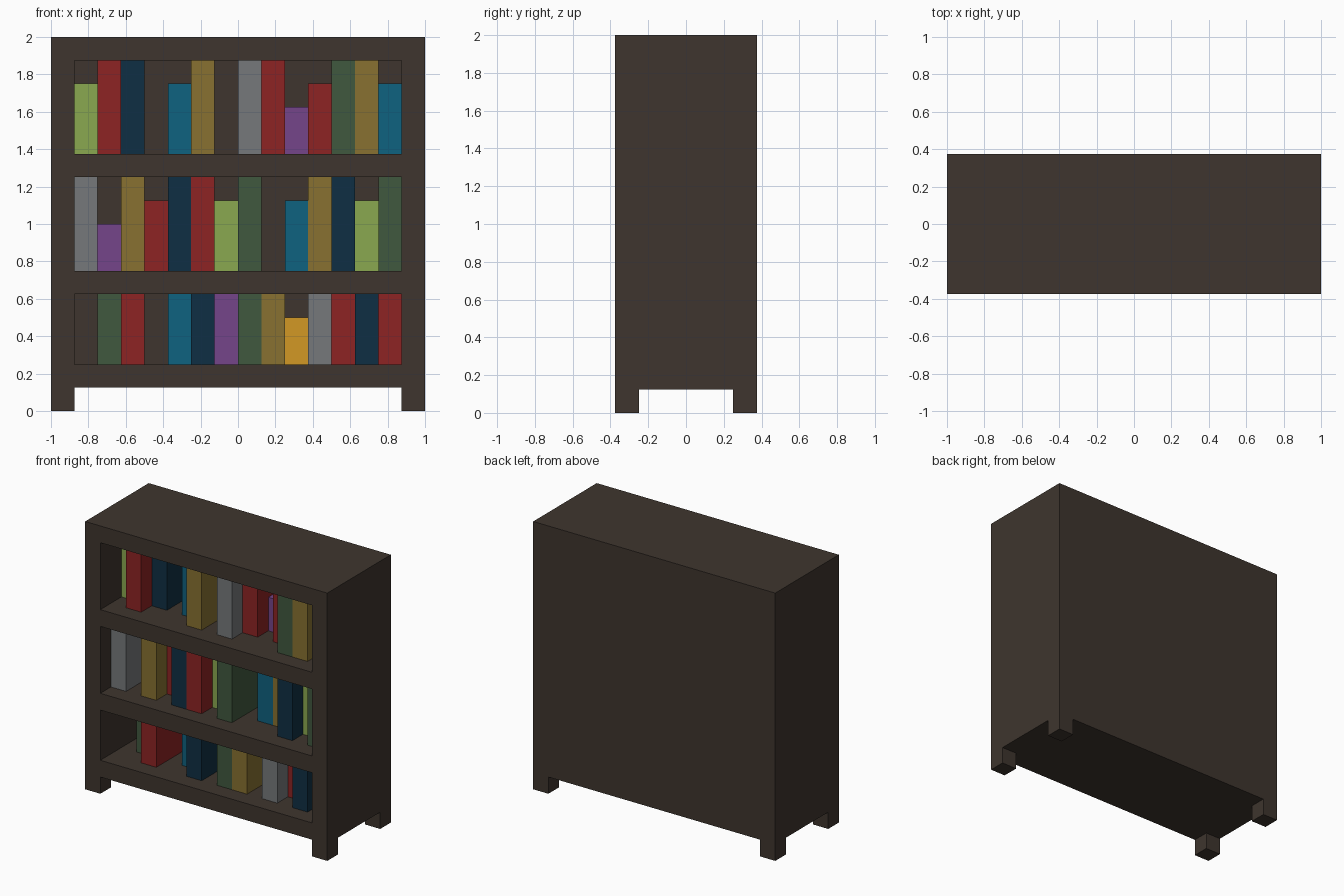
import bpy

if "Cube" in bpy.data.objects:
    bpy.data.objects.remove(bpy.data.objects["Cube"])

U = 0.125  # every dimension is a multiple of this step


def srgb(r, g, b):
    lin = lambda c: c / 12.92 if c <= 0.04045 else ((c + 0.055) / 1.055) ** 2.4
    return (lin(r / 255), lin(g / 255), lin(b / 255), 1.0)


COLOURS = {
    "dark_wood": (62, 53, 46),
    "lime": (138, 169, 80),
    "red": (141, 36, 36),
    "navy": (15, 47, 67),
    "teal": (15, 98, 128),
    "ochre": (136, 113, 49),
    "grey": (118, 121, 123),
    "purple": (117, 69, 138),
    "green": (64, 88, 62),
    "orange": (210, 153, 37),
}
MATS = {}
for name, rgb in COLOURS.items():
    MATS[name] = bpy.data.materials.new(name)
    MATS[name].diffuse_color = srgb(*rgb)


def box(name, lo, hi, colour):
    """Axis-aligned box between two corners."""
    bpy.ops.mesh.primitive_cube_add(size=1, location=[(a + b) / 2 for a, b in zip(lo, hi)])
    ob = bpy.context.object
    ob.name = name
    ob.scale = [b - a for a, b in zip(lo, hi)]
    bpy.ops.object.transform_apply(location=False, rotation=False, scale=True)
    ob.data.materials.append(MATS[colour])
    return ob


def cut(target, lo, hi):
    """Subtract a box from the target."""
    cutter = box("cutter", lo, hi, "dark_wood")
    cutter.hide_render = True
    mod = target.modifiers.new("cut", 'BOOLEAN')
    mod.operation, mod.solver, mod.object = 'DIFFERENCE', 'EXACT', cutter
    bpy.context.view_layer.objects.active = target
    bpy.ops.object.modifier_apply(modifier=mod.name)
    bpy.data.objects.remove(cutter)


# Bookcase body, with the feet left by cutting away the underside both ways
case = box("bookcase_body", (-1, -3 * U, 0), (1, 3 * U, 2), "dark_wood")
cut(case, (-7 * U, -1, -1), (7 * U, 1, U))
cut(case, (-2, -2 * U, -1), (2, 2 * U, U))

# Three open bays: floor and ceiling heights
BAYS = {"bottom": (2 * U, 5 * U), "middle": (6 * U, 10 * U), "top": (11 * U, 15 * U)}
for z0, z1 in BAYS.values():
    cut(case, (-7 * U, -1, z0), (7 * U, 2 * U, z1))

# Books left to right: colour, steps back from the front, steps below the bay ceiling
BOOKS = {
    "top": [("lime", 2, 1), ("red", 1, 0), ("navy", 2, 0), None, ("teal", 2, 1),
            ("ochre", 1, 0), None, ("grey", 1, 0), ("red", 2, 0), ("purple", 3, 2),
            ("red", 2, 1), ("green", 1, 0), ("ochre", 1, 0), ("teal", 2, 1)],
    "middle": [("grey", 1, 0), ("purple", 3, 2), ("ochre", 1, 0), ("red", 2, 1),
               ("navy", 1, 0), ("red", 1, 0), ("lime", 2, 1), ("green", 1, 0), None,
               ("teal", 2, 1), ("ochre", 2, 0), ("navy", 1, 0), ("lime", 2, 1),
               ("green", 1, 0)],
    "bottom": [None, ("green", 2, 0), ("red", 1, 0), None, ("teal", 2, 0), ("navy", 1, 0),
               ("purple", 3, 0), ("green", 1, 0), ("ochre", 1, 0), ("orange", 3, 1),
               ("grey", 1, 0), ("red", 2, 0), ("navy", 1, 0), ("red", 2, 0)],
}
for row, books in BOOKS.items():
    z0, z1 = BAYS[row]
    for i, book in enumerate(books):
        if book:
            colour, back, short = book
            x = (i - 7) * U
            box(f"{row}_{colour}_book", (x, (back - 3) * U, z0),
                (x + U, 2 * U, z1 - short * U), colour)

for m in bpy.data.materials:
    if m.users and not m.is_grease_pencil:
        m.use_nodes = True
        m.node_tree.nodes["Principled BSDF"].inputs["Base Color"].default_value = m.diffuse_color
